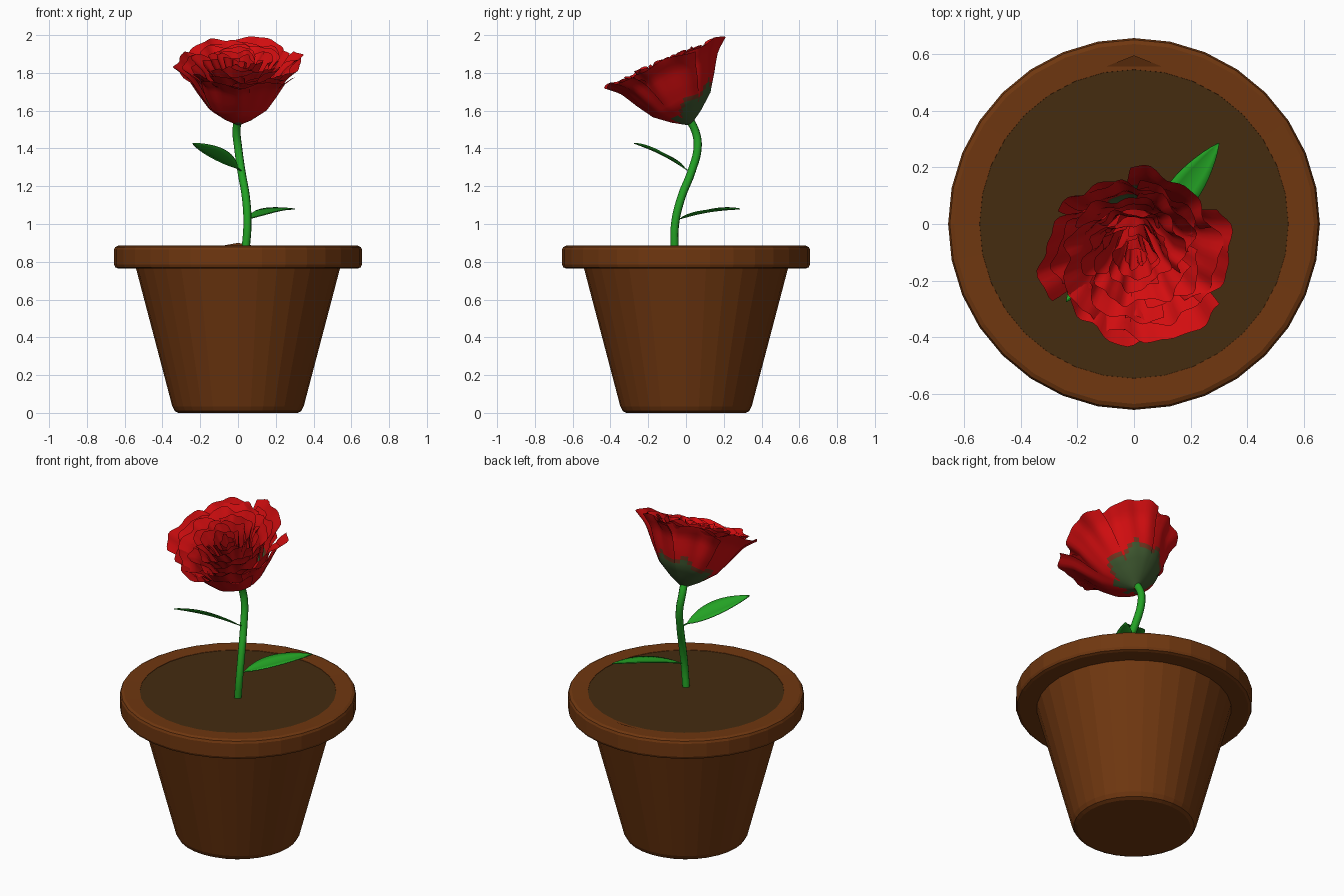
import bpy, bmesh, math, random
from mathutils import Vector, Euler

random.seed(7)
old = bpy.data.objects.get("Cube")
if old:
    bpy.data.objects.remove(old, do_unlink=True)


def material(name, rgb):
    m = bpy.data.materials.new(name)
    m.use_nodes = True
    m.diffuse_color = (*rgb, 1)
    bsdf = next(n for n in m.node_tree.nodes if n.type == 'BSDF_PRINCIPLED')
    bsdf.inputs["Base Color"].default_value = (*rgb, 1)
    bsdf.inputs["Roughness"].default_value = 0.7
    return m


clay = material("clay_brown", (0.16, 0.038, 0.005))
earth = material("soil_brown", (0.058, 0.025, 0.005))
green = material("leaf_green", (0.017, 0.36, 0.018))
red = material("petal_red", (0.65, 0.004, 0.005))
sepal = material("sepal_green", (0.05, 0.1, 0.03))
blend = material("sepal_edge", (0.17, 0.035, 0.014))


def finish(name, bm, mats, smooth=False):
    me = bpy.data.meshes.new(name)
    bm.to_mesh(me)
    bm.free()
    for m in mats:
        me.materials.append(m)
    me.polygons.foreach_set("use_smooth", [smooth] * len(me.polygons))
    ob = bpy.data.objects.new(name, me)
    bpy.context.scene.collection.objects.link(ob)
    return ob


def lathe(name, profile, mat, sides=32):
    bm = bmesh.new()
    vs = [bm.verts.new((r, 0, z)) for r, z in profile]
    es = [bm.edges.new(p) for p in zip(vs, vs[1:])]
    bmesh.ops.spin(bm, geom=vs + es, cent=(0, 0, 0), axis=(0, 0, 1),
                   angle=math.tau, steps=sides)
    bmesh.ops.remove_doubles(bm, verts=bm.verts[:], dist=0.0005)
    bmesh.ops.recalc_face_normals(bm, faces=bm.faces[:])
    return finish(name, bm, [mat])


def grid(bm, nu, nv, point):
    """Add a surface patch; point(u, v) takes u in -1..1 and v in 0..1."""
    rows = [[bm.verts.new(point(2 * i / nu - 1, j / nv)) for i in range(nu + 1)]
            for j in range(nv + 1)]
    return [bm.faces.new((a[i], a[i + 1], b[i + 1], b[i]))
            for a, b in zip(rows, rows[1:]) for i in range(nu)]


def ramp(table, t):
    for (t0, a), (t1, b) in zip(table, table[1:]):
        if t <= t1:
            return a + (b - a) * (t - t0) / (t1 - t0)
    return table[-1][1]


# Pot: tapered wall, rounded foot and thick rim
lathe("pot", [(0, 0), (0.315, 0), (0.335, 0.01), (0.348, 0.035), (0.54, 0.765),
              (0.635, 0.765), (0.65, 0.771), (0.656, 0.785), (0.656, 0.865),
              (0.65, 0.878), (0.635, 0.885), (0.545, 0.882), (0.54, 0.86)], clay)
lathe("soil", [(0, 0.88), (0.546, 0.88), (0.546, 0.86)], earth)

# Small clay chip on the back of the rim
bm = bmesh.new()
grid(bm, 8, 2, lambda u, v: (0.1 * u, 0.555 + 0.04 * v * (1 - abs(u)),
                             0.882 + 0.018 * v * (1 - abs(u))))
finish("rim_chip", bm, [clay])

# Stem: a bent tube
path = [(0.04, -0.06, 0.86), (0.05, -0.058, 1.0), (0.042, -0.025, 1.14),
        (0.018, 0.03, 1.28), (0.0, 0.062, 1.41), (-0.008, 0.05, 1.49),
        (0.0, 0.015, 1.56)]
cu = bpy.data.curves.new("stem", 'CURVE')
cu.dimensions = '3D'
cu.bevel_depth = 0.022
cu.bevel_resolution = 2
cu.resolution_u = 5
cu.use_fill_caps = True
sp = cu.splines.new('BEZIER')
sp.bezier_points.add(len(path) - 1)
for bp, co in zip(sp.bezier_points, path):
    bp.co = co
    bp.handle_left_type = bp.handle_right_type = 'AUTO'
cu.materials.append(green)
bpy.context.scene.collection.objects.link(bpy.data.objects.new("stem", cu))


# Leaves: pointed blades with a short stalk and a slight fold
def leaf(name, start, tip, half):
    start, tip = Vector(start), Vector(tip)
    along = tip - start
    d = along.normalized()
    side = (Vector((1, 0, 0)) - d * d.x).normalized()
    up = side.cross(d)
    if up.z < 0:
        up = -up

    def point(u, v):
        t = max(0, (v - 0.08) / 0.92)
        w = half * max(0.07, math.sin(math.pi * t ** 0.85) ** 0.8 if 0 < t < 1 else 0)
        if v == 1:
            w = 0.001
        return (start + along * v + side * u * w
                + up * (0.012 * abs(u) * w / half + 0.012 * math.sin(math.pi * v)))

    bm = bmesh.new()
    grid(bm, 4, 14, point)
    ob = finish(name, bm, [green], True)
    mod = ob.modifiers.new("thickness", 'SOLIDIFY')
    mod.thickness = 0.005


leaf("lower_leaf", (0.045, -0.05, 1.025), (0.3, 0.285, 1.082), 0.056)
leaf("upper_leaf", (0.015, 0.01, 1.28), (-0.24, -0.275, 1.425), 0.056)

# Flower: nested rings of wavy petals on a tilted axis
CUP = [(0, 0.05), (0.12, 0.27), (0.3, 0.52), (0.53, 0.68), (0.8, 0.84), (1, 1.02)]
TILT = Euler((math.radians(23.5), 0, 0))


def petal(bm, a0, half, R, H, ruffle, flare):
    p1, p2 = random.uniform(0, 6), random.uniform(0, 6)
    dip = random.uniform(0.04, 0.1)
    lean = random.uniform(-0.025, 0.025)

    def point(u, v):
        edge = 1 - dip * abs(u) ** 3 + 0.025 * math.sin(5 * u + p1)
        t = v * edge
        a = a0 + u * half * (1 - 0.12 * v ** 4)
        r = R * ramp(CUP, t) + v * v * (
            0.1 * R * u + lean * R / 0.3
            + ruffle * (math.sin(6 * u + p2) + 0.5 * math.sin(11 * u + p1)))
        r += flare * max(0, v - 0.8) * 2
        h = H * t - flare * max(0, v - 0.88) * 1.5
        return (r * math.cos(a), r * math.sin(a), h)

    return grid(bm, 18, 16, point)


# radius, height, petal count, ruffle, outward flare for each ring
RINGS = [(0.315, 0.365, 6, 0.012, 0.03), (0.265, 0.36, 6, 0.013, 0.05),
         (0.215, 0.365, 5, 0.013, 0.045), (0.165, 0.37, 5, 0.012, 0.035),
         (0.118, 0.37, 4, 0.010, 0.02), (0.075, 0.365, 3, 0.007, 0.01),
         (0.038, 0.355, 3, 0.004, 0.0)]
for k, (R, H, n, ruffle, flare) in enumerate(RINGS):
    bm = bmesh.new()
    for i in range(n):
        a0 = math.tau * (i + 0.5 * (k % 2)) / n + 0.35 * k + random.uniform(-0.12, 0.12)
        faces = petal(bm, a0, math.pi / n * 1.3, R, H, ruffle, flare)
        # Sepal colour at the base, reaching higher at the back
        for f in faces:
            c = f.calc_center_median()
            a = math.atan2(c.y, c.x)
            top = 0.085 + 0.055 * math.sin(a) + 0.02 * math.sin(7 * a)
            if k < 2 and c.z < top:
                f.material_index = 1
            elif k < 2 and c.z < top + 0.022 and math.sin(a) > -0.3:
                f.material_index = 2
    ob = finish("petal_ring_%d" % (k + 1), bm, [red, sepal, blend], True)
    ob.location = (0.003, 0.02, 1.53)
    ob.rotation_euler = TILT
